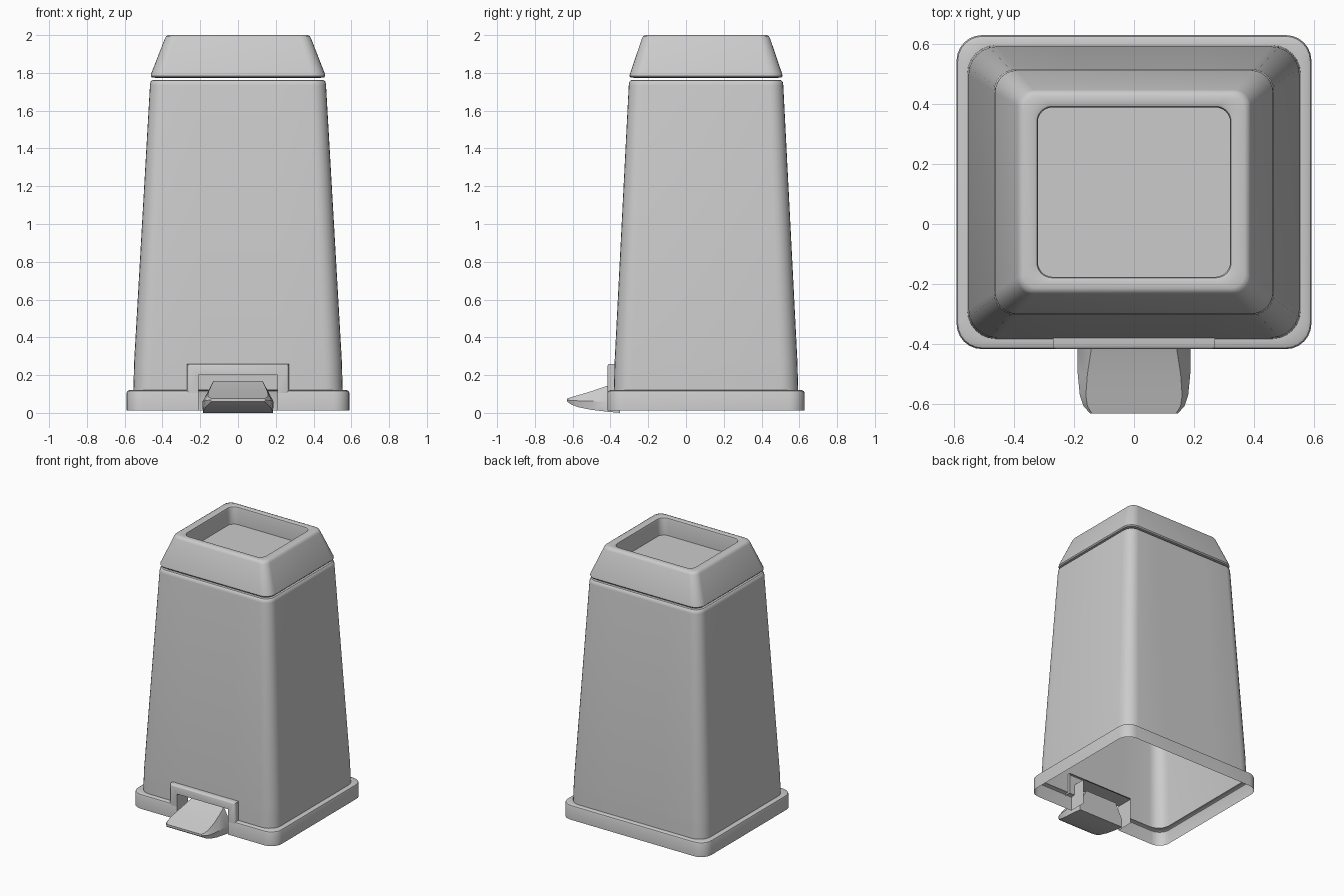
import bpy, bmesh, math
from mathutils import Vector

CY = 0.106  # centre of the bin in y


def finish(bm, name, angle=40):
    bmesh.ops.recalc_face_normals(bm, faces=bm.faces)
    me = bpy.data.meshes.new(name)
    bm.to_mesh(me)
    bm.free()
    me.shade_smooth()
    me.set_sharp_from_angle(angle=math.radians(angle))
    ob = bpy.data.objects.new(name, me)
    bpy.context.collection.objects.link(ob)
    return ob


def rounded_rect(hx, hy, r, z, seg=6):
    pts = []
    for k, (sx, sy) in enumerate([(1, 1), (-1, 1), (-1, -1), (1, -1)]):
        for i in range(seg + 1):
            a = math.pi / 2 * (k + i / seg)
            pts.append((sx * (hx - r) + r * math.cos(a),
                        CY + sy * (hy - r) + r * math.sin(a), z))
    return pts


def skin(bm, rows, closed=True):
    """Join rows of points with quads; returns the rows of vertices."""
    vs = [[bm.verts.new(p) for p in row] for row in rows]
    n = len(vs[0])
    for a, b in zip(vs, vs[1:]):
        for i in range(n if closed else n - 1):
            j = (i + 1) % n
            bm.faces.new((a[i], a[j], b[j], b[i]))
    return vs


# body shell: base rim, ledge and tapered wall (half x, half y, radius, z)
body = [
    (0.590, 0.522, 0.085, 0.012), (0.590, 0.522, 0.085, 0.105),
    (0.586, 0.518, 0.082, 0.115), (0.576, 0.508, 0.075, 0.120),
    (0.554, 0.488, 0.095, 0.120), (0.550, 0.484, 0.095, 0.270),
    (0.466, 0.409, 0.075, 1.735), (0.463, 0.406, 0.073, 1.752),
    (0.454, 0.397, 0.066, 1.761), (0.435, 0.378, 0.055, 1.762),
]
bm = bmesh.new()
skin(bm, [rounded_rect(*r) for r in body])
# pedal opening
for co, no in (((0.21, 0, 0), (1, 0, 0)), ((-0.21, 0, 0), (1, 0, 0)), ((0, 0, 0.2), (0, 0, 1))):
    bmesh.ops.bisect_plane(bm, geom=bm.verts[:] + bm.edges[:] + bm.faces[:],
                           plane_co=co, plane_no=no)
hole = []
for f in bm.faces:
    c = f.calc_center_median()
    if abs(c.x) < 0.21 and c.y < -0.3 and c.z < 0.2:
        hole.append(f)
bmesh.ops.delete(bm, geom=hole, context='FACES')
finish(bm, "bin_body")

# lid with sunken tray
lid = [
    (0.435, 0.378, 0.055, 1.774), (0.455, 0.398, 0.066, 1.775),
    (0.462, 0.405, 0.073, 1.783), (0.460, 0.403, 0.073, 1.795),
    (0.388, 0.340, 0.055, 1.980), (0.381, 0.333, 0.052, 1.994),
    (0.368, 0.320, 0.050, 2.000), (0.332, 0.294, 0.050, 2.000),
    (0.323, 0.285, 0.050, 1.996), (0.320, 0.282, 0.050, 1.985),
    (0.320, 0.282, 0.050, 1.870),
]
bm = bmesh.new()
rings = skin(bm, [rounded_rect(*r) for r in lid])
bm.faces.new(rings[-1])
finish(bm, "lid")


# pedal housing arch and inner channel
def arch(hx, top, foot, y):
    return [(-hx, y, foot), (-hx, y, top), (hx, y, top), (hx, y, foot)]


bm = bmesh.new()
skin(bm, [arch(0.27, 0.26, 0.105, -0.36), arch(0.27, 0.26, 0.105, -0.402),
          arch(0.267, 0.257, 0.105, -0.411), arch(0.259, 0.249, 0.105, -0.416),
          arch(0.21, 0.20, 0.105, -0.416)], closed=False)
skin(bm, [arch(0.21, 0.20, 0.012, -0.416), arch(0.21, 0.20, 0.012, -0.285)], closed=False)
finish(bm, "pedal_housing")

# foot pedal: (y, half width low, edge, top, z low, edge, top)
pedal = [
    (-0.350, 0.186, 0.186, 0.130, 0.000, 0.060, 0.170),
    (-0.415, 0.186, 0.188, 0.142, 0.006, 0.060, 0.144),
    (-0.500, 0.180, 0.187, 0.155, 0.016, 0.062, 0.115),
    (-0.570, 0.172, 0.180, 0.160, 0.030, 0.064, 0.094),
    (-0.605, 0.160, 0.168, 0.155, 0.043, 0.066, 0.084),
    (-0.630, 0.140, 0.146, 0.140, 0.060, 0.068, 0.076),
]
rows = [[(-a, y, p), (-b, y, q), (-c, y, r), (c, y, r), (b, y, q), (a, y, p)]
        for y, a, b, c, p, q, r in pedal]
bm = bmesh.new()
rings = skin(bm, rows)
bm.faces.new(rings[0])
bm.faces.new(rings[-1])
finish(bm, "foot_pedal", 30)
